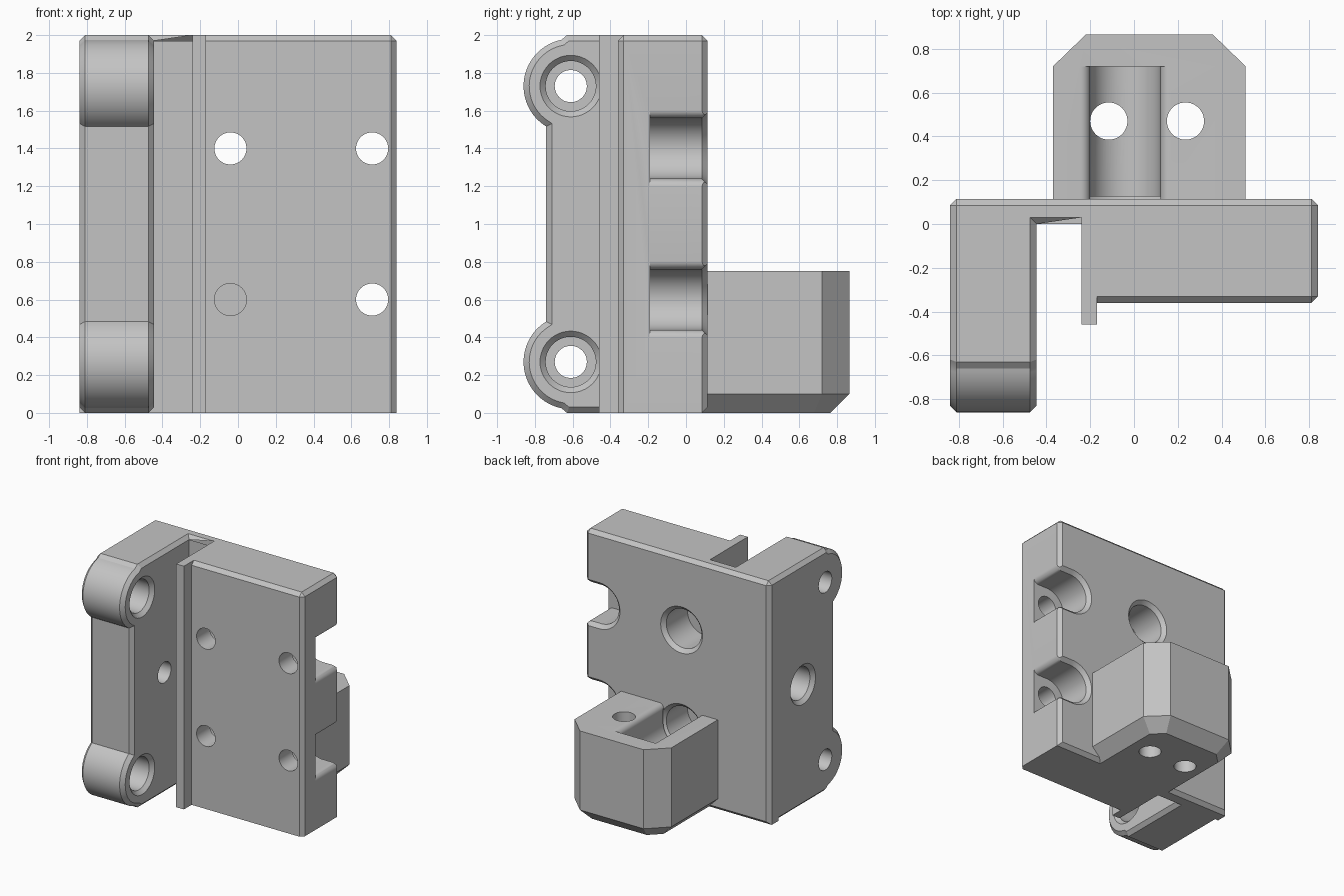
import bpy, bmesh
from math import sin, cos, pi, radians

if "Cube" in bpy.data.objects:
    bpy.data.objects.remove(bpy.data.objects["Cube"])

grey = bpy.data.materials.new("plain grey")
grey.use_nodes = True
grey.diffuse_color = (0.55, 0.55, 0.55, 1)
grey.node_tree.nodes["Principled BSDF"].inputs["Base Color"].default_value = grey.diffuse_color

CHAMFER = 0.03


def loft(name, axis, sections, rule=None, width=CHAMFER):
    """Solid through (position, outline) sections; edges whose midpoint fits rule are chamfered."""
    place = {"x": lambda t, a, b: (t, a, b),
             "y": lambda t, a, b: (a, t, b),
             "z": lambda t, a, b: (a, b, t)}[axis]
    bm = bmesh.new()
    rings = [[bm.verts.new(place(t, a, b)) for a, b in pts] for t, pts in sections]
    for low, high in zip(rings, rings[1:]):
        for i in range(len(low)):
            j = (i + 1) % len(low)
            bm.faces.new((low[i], low[j], high[j], high[i]))
    bm.faces.new(rings[0][::-1])
    bm.faces.new(rings[-1])
    bmesh.ops.recalc_face_normals(bm, faces=bm.faces)
    if rule:
        edges = [e for e in bm.edges if rule(*((e.verts[0].co + e.verts[1].co) / 2))]
        bmesh.ops.bevel(bm, geom=edges, offset=width, offset_type="OFFSET",
                        segments=1, affect="EDGES", clamp_overlap=False)
    mesh = bpy.data.meshes.new(name)
    bm.to_mesh(mesh)
    bm.free()
    mesh.materials.append(grey)
    obj = bpy.data.objects.new(name, mesh)
    bpy.context.collection.objects.link(obj)
    return obj


def box(name, x, y, z, rule=None):
    outline = [(x[0], y[0]), (x[1], y[0]), (x[1], y[1]), (x[0], y[1])]
    return loft(name, "z", [(z[0], outline), (z[1], outline)], rule)


def combine(target, tool, operation):
    """Apply a boolean and discard the tool."""
    mod = target.modifiers.new("combine", "BOOLEAN")
    mod.operation, mod.solver, mod.object = operation, "EXACT", tool
    with bpy.context.temp_override(object=target, active_object=target,
                                   selected_objects=[target]):
        bpy.ops.object.modifier_apply(modifier=mod.name)
    bpy.data.objects.remove(tool)


def circle(centre, r, n=48):
    return [(centre[0] + r * cos(2 * pi * i / n), centre[1] + r * sin(2 * pi * i / n))
            for i in range(n)]


def bore(axis, centre, far, seat, mouth, big, small=0.085):
    """Stepped hole cutter with a flared mouth."""
    s = 1 if mouth > far else -1
    steps = [(far, small), (seat, small), (seat, big),
             (mouth - s * CHAMFER, big), (mouth + s * 0.01, big + 0.04)]
    return loft("bore_cutter", axis, [(t, circle(centre, r)) for t, r in steps])


def open_slot(centre, reach, r, f, upward=False):
    """U outline with rounded lips; opens to +x, or to +z when upward."""
    arc = [(r * cos(t), r * sin(t)) for t in (pi - pi / 2 * i / 16 for i in range(17))]
    lip = [(reach - f + f * sin(t), r + f - f * cos(t)) for t in (pi / 2 * i / 8 for i in range(9))]
    half = arc + lip + [(reach + 0.05, r + f)]
    pts = half + [(u, -v) for u, v in half[:0:-1]]
    return [(centre[0] + (v if upward else u), centre[1] + (u if upward else v)) for u, v in pts]


# Main body: back plate, thick block and thin fin
body = box("mounting_bracket", (-0.84, 0.84), (0, 0.115), (0, 2),
           lambda x, y, z: z > 1.9 or (z < 0.1 and y > 0.1) or (abs(x) > 0.8 and y > 0.1 and z > 0.5))
block = box("thick_block", (-0.24, 0.84), (-0.36, 0.115), (0, 2),
            lambda x, y, z: (z > 1.9 and x > -0.2) or (z < 0.1 and y > 0.1) or (x > 0.8 and z > 0.5))
fin = box("fin", (-0.24, -0.17), (-0.46, 0.03), (0, 2))

# Side arm with two rounded lugs
LUG_Y, LUG_Z = -0.61, 1.73
upper = [(0.08, 2), (-0.63, 2)]
for i in range(33):
    t = radians(101.5 + (238.7 - 101.5) * i / 32)
    upper.append((LUG_Y + 0.25 * cos(t), LUG_Z + 0.25 * sin(t)))
outline = upper + [(y, 2 - z) for y, z in reversed(upper)]
arm = loft("side_arm", "x", [(-0.84, outline), (-0.445, outline)],
           lambda x, y, z: x < -0.83 or x > -0.45)

# Rear foot with chamfered corners and underside
foot_plan = [(-0.37, 0.03), (0.51, 0.03), (0.51, 0.72), (0.36, 0.865), (-0.22, 0.865), (-0.37, 0.72)]
foot = loft("rear_foot", "z", [(0, foot_plan), (0.75, foot_plan)],
            lambda x, y, z: z < 0.01 and y > 0.05, 0.1)
groove = open_slot((-0.04, 0.6), 0.15, 0.16, 0.045, upward=True)
combine(foot, loft("groove_cutter", "y", [(0, groove), (0.72, groove)]), "DIFFERENCE")
for x in (-0.115, 0.235):
    hole = circle((x, 0.47), 0.085)
    combine(foot, loft("foot_hole_cutter", "z", [(-0.1, hole), (0.9, hole)]), "DIFFERENCE")

# Bolt holes and open side notches in the thick part
cutters = []
for z in (0.6, 1.4):
    cutters.append(bore("y", (-0.04, z), -0.5, -0.19, 0.115, 0.16))
    through = circle((0.71, z), 0.085)
    cutters.append(loft("bolt_cutter", "y", [(-0.5, through), (0, through)]))
    cutters.append(loft("notch_cutter", "y", [
        (t, open_slot((0.71, z), 0.13, 0.16 + d, 0.045 - d))
        for t, d in ((-0.19, 0), (0.085, 0), (0.125, 0.04))]))

# Lug holes and the cross hole in the arm
for z in (LUG_Z, 2 - LUG_Z):
    cutters.append(bore("x", (LUG_Y, z), -1, -0.665, -0.445, 0.133))
cutters.append(bore("x", (-0.32, 1), -0.35, -0.62, -0.84, 0.133))

for part in (block, fin, arm, foot):
    combine(body, part, "UNION")
for cutter in cutters:
    combine(body, cutter, "DIFFERENCE")

# Smooth round walls, crisp edges
bpy.ops.object.select_all(action="DESELECT")
body.select_set(True)
bpy.context.view_layer.objects.active = body
bpy.ops.object.shade_smooth_by_angle(angle=radians(25))
